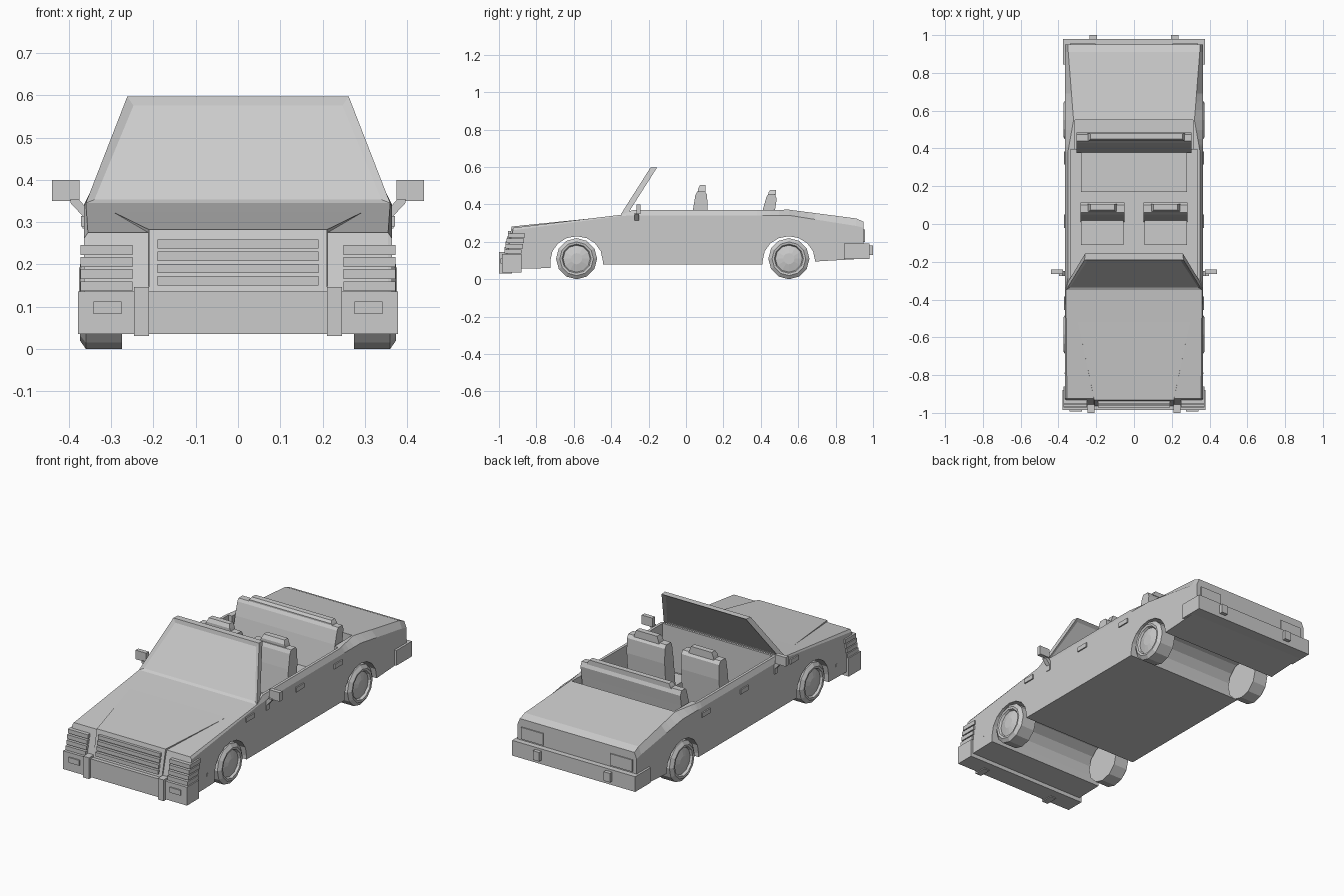
import bpy, bmesh, math

if "Cube" in bpy.data.objects:
    bpy.data.objects.remove(bpy.data.objects["Cube"])


def loft(name, rings, mirror=False):
    """Skin equal-length point rings, cap both ends, optionally mirror across x."""
    bm = bmesh.new()
    rows = [[bm.verts.new(p) for p in r] for r in rings]
    n = len(rows[0])
    for a, b in zip(rows, rows[1:]):
        for i in range(n):
            j = (i + 1) % n
            bm.faces.new((a[i], a[j], b[j], b[i]))
    bm.faces.new(rows[0])
    bm.faces.new(rows[-1])
    bmesh.ops.recalc_face_normals(bm, faces=bm.faces)
    me = bpy.data.meshes.new(name)
    bm.to_mesh(me)
    bm.free()
    ob = bpy.data.objects.new(name, me)
    bpy.context.collection.objects.link(ob)
    if mirror:
        m = ob.modifiers.new("mirror", 'MIRROR')
        m.use_mirror_merge = False
    return ob


def prof(name, pts, x0, x1, mirror=False):
    """Extrude a (y, z) side profile from x0 to x1."""
    return loft(name, [[(x, y, z) for y, z in pts] for x in (x0, x1)], mirror)


def box(name, x0, x1, y0, y1, z0, z1, mirror=False):
    return prof(name, [(y0, z0), (y1, z0), (y1, z1), (y0, z1)], x0, x1, mirror)


def lerp_table(table, y):
    for a, b in zip(table, table[1:]):
        if y <= b[0]:
            t = (y - a[0]) / (b[0] - a[0])
            return [p + (q - p) * t for p, q in zip(a, b)][1:]
    return table[-1][1:]


# Body: upper line as (y, shoulder z, top z, top half width)
W = 0.364
UPPER = [(-0.96, 0.125, 0.13, 0.355), (-0.925, 0.262, 0.275, 0.355),
         (-0.345, 0.338, 0.345, 0.36), (-0.285, 0.342, 0.37, 0.35),
         (0.38, 0.342, 0.37, 0.35), (0.55, 0.342, 0.372, 0.32),
         (0.91, 0.285, 0.325, 0.348), (0.95, 0.275, 0.308, 0.35)]
AXLES = (-0.585, 0.55)


def arch(c):
    return [(c - 0.14 * math.cos(math.pi * i / 8), 0.1 + 0.13 * math.sin(math.pi * i / 8))
            for i in range(9)]


# Underside line with both wheel arches, merged with the upper line stations
LOWER = ([(-0.96, 0.055), (-0.7251, 0.06)] + arch(AXLES[0]) + [(-0.4449, 0.08), (0.4099, 0.08)]
         + arch(AXLES[1]) + [(0.6901, 0.095), (0.95, 0.11)])
stations = sorted({p[0] for p in LOWER} | {p[0] for p in UPPER})
rings = []
for y in stations:
    zb, = lerp_table(LOWER, y)
    zs, zt, wt = lerp_table(UPPER, y)
    rings.append([(-W, y, zb), (-W, y, zs), (-wt, y, zt), (wt, y, zt), (W, y, zs), (W, y, zb)])
body = loft("body", rings)

# Open cabin and the recess behind the rear seat
for cut in (box("cabin_cutter", -0.335, 0.335, -0.275, 0.395, 0.12, 0.6),
            box("recess_cutter", -0.312, 0.312, 0.37, 0.55, 0.26, 0.6)):
    m = body.modifiers.new("cut", 'BOOLEAN')
    m.operation, m.solver, m.object = 'DIFFERENCE', 'EXACT', cut
    bpy.context.view_layer.objects.active = body
    bpy.ops.object.modifier_apply(modifier=m.name)
    bpy.data.objects.remove(cut)

# Raised bonnet wedge that ends in the nose
loft("bonnet_nose", [[(s * 0.31, -0.45, 0.331), (s * 0.21, -0.932, 0.282),
                      (s * 0.21, -0.965, 0.13), (s * 0.21, -0.90, 0.13)] for s in (-1, 1)])


def face_y(z):
    return -0.965 + (z - 0.13) * 0.22


# Grille frame and bars
for i in range(4):
    z = 0.15 + i * 0.029
    y = face_y(z)
    box("grille_bar", -0.19, 0.19, y - 0.01, y + 0.03, z, z + 0.022)

# Stacked headlight slats wrapping round the corners
for i in range(4):
    z = 0.137 + i * 0.0285
    y = face_y(z)
    box("headlight_slat", 0.25, 0.373, y - 0.008, y + 0.085, z, z + 0.023, True)

# Bumpers, guards and lamps
box("front_bumper", -0.378, 0.378, -0.985, -0.88, 0.035, 0.136)
box("front_guard", 0.21, 0.246, -1.0, -0.93, 0.03, 0.147, True)
box("fog_lamp", 0.276, 0.342, -0.992, -0.97, 0.083, 0.112, True)
box("rear_bumper", -0.376, 0.376, 0.845, 0.98, 0.108, 0.192)
box("rear_guard", 0.197, 0.235, 0.96, 1.0, 0.13, 0.18, True)
box("tail_lamp", 0.205, 0.34, 0.93, 0.956, 0.2, 0.265, True)
box("side_marker", 0.35, 0.367, -0.795, -0.785, 0.12, 0.135, True)

# Windscreen: tapered slab with recessed glass front and back
screen = loft("windscreen", [
    [(-0.36, -0.35, 0.345), (0.36, -0.35, 0.345), (0.262, -0.19, 0.597), (-0.262, -0.19, 0.597)],
    [(-0.355, -0.315, 0.345), (0.355, -0.315, 0.345), (0.258, -0.155, 0.597), (-0.258, -0.155, 0.597)]])
bm = bmesh.new()
bm.from_mesh(screen.data)
panes = [f for f in bm.faces if abs(f.normal.x) < 0.3 and f.calc_area() > 0.1]
bmesh.ops.inset_individual(bm, faces=panes, thickness=0.025, depth=-0.008)
bm.to_mesh(screen.data)
bm.free()

# Door mirrors on angled arms
box("mirror", 0.375, 0.44, -0.265, -0.242, 0.35, 0.40, True)
loft("mirror_arm", [[(x, y, z) for x, z in ((0.355, 0.285), (0.368, 0.285), (0.368, 0.315),
                                            (0.396, 0.345), (0.396, 0.355), (0.378, 0.355),
                                            (0.355, 0.33))] for y in (-0.275, -0.25)], True)

# Door handles
for y in (-0.42, 0.015, 0.35):
    box("door_handle", 0.355, 0.371, y - 0.035, y + 0.035, 0.29, 0.315, True)

# Front seats
box("front_seat_cushion", 0.055, 0.28, -0.11, 0.08, 0.12, 0.21, True)
prof("front_seat_back", [(0.01, 0.12), (0.095, 0.12), (0.115, 0.37), (0.113, 0.452),
                         (0.1, 0.47), (0.06, 0.47), (0.05, 0.45), (0.037, 0.37)], 0.05, 0.282, True)


def headrest(name, x0, x1, y, z0, z1, mirror=False):
    loft(name, [[(x0 + d, y - 0.02 + e, z), (x1 - d, y - 0.02 + e, z),
                 (x1 - d, y + 0.02, z), (x0 + d, y + 0.02, z)]
                for d, e, z in ((0, 0, z0), (0.006, 0, (z0 + z1) / 2), (0.014, 0.01, z1))], mirror)


headrest("front_headrest", 0.09, 0.245, 0.085, 0.465, 0.505, True)

# Rear bench
box("rear_seat_cushion", -0.28, 0.28, 0.17, 0.395, 0.12, 0.22)
prof("rear_seat_back", [(0.375, 0.2), (0.46, 0.255), (0.476, 0.37), (0.485, 0.43), (0.475, 0.455),
                        (0.44, 0.455), (0.43, 0.44), (0.41, 0.37)], -0.305, 0.305)
headrest("rear_headrest", -0.245, 0.27, 0.46, 0.45, 0.477)

# Wheels: tyre, rim lip and shallow hub turned round the axle
for c in AXLES:
    loft("wheel", [[(x, c + r * math.sin(math.tau * i / 12), 0.11 + r * math.cos(math.tau * i / 12))
                    for i in range(12)]
                   for x, r in ((0.275, 0.11), (0.36, 0.11), (0.374, 0.09), (0.372, 0.078),
                                (0.36, 0.072), (0.37, 0.03))], True)
